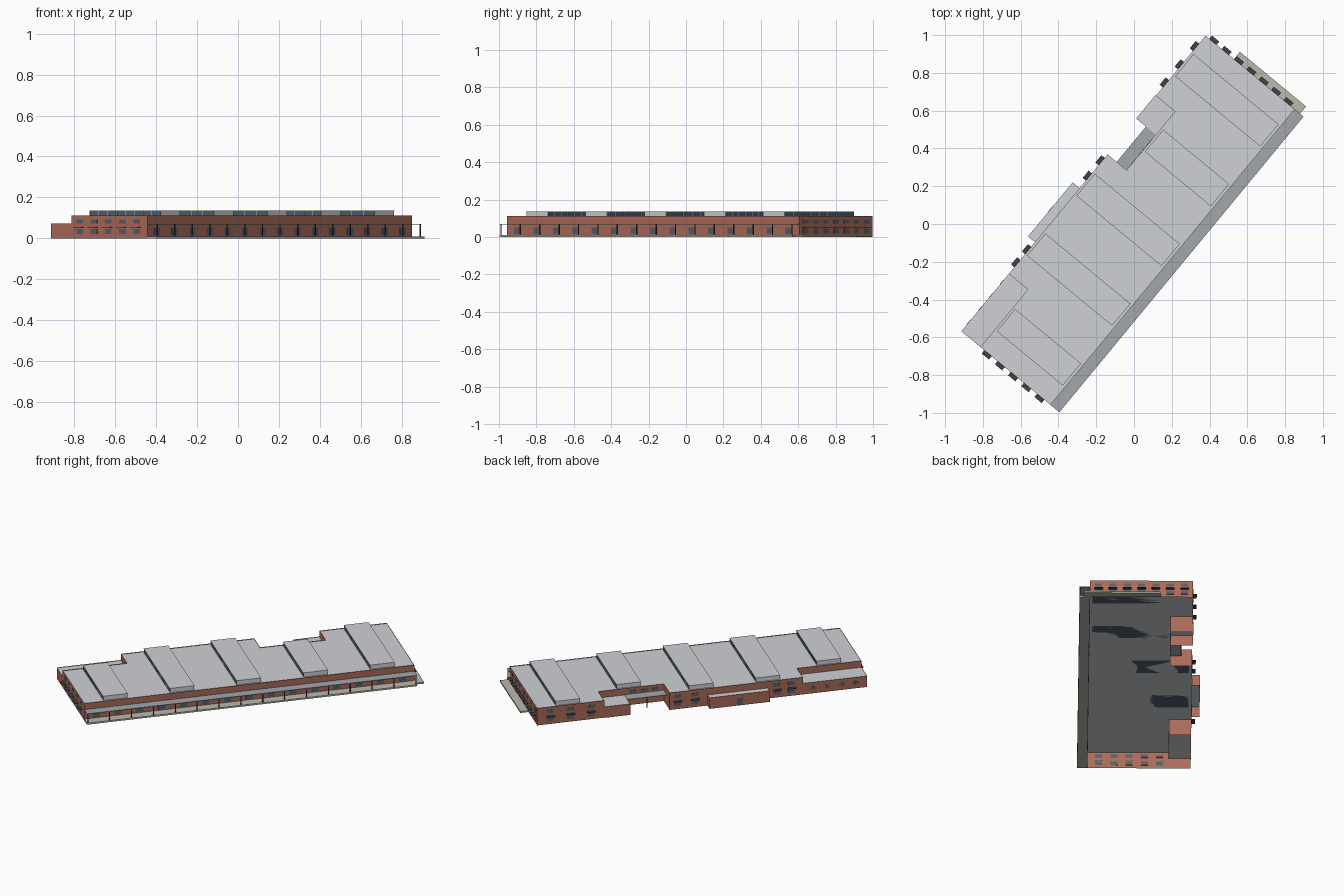
import bpy, bmesh, math

if "Cube" in bpy.data.objects:
    bpy.data.objects.remove(bpy.data.objects["Cube"])

ANGLE = math.radians(50.44)   # building axis: local x runs along the long side


def mat(name, rgb):
    m = bpy.data.materials.new(name)
    m.diffuse_color = (*rgb, 1)
    m.use_nodes = True
    m.node_tree.nodes["Principled BSDF"].inputs["Base Color"].default_value = m.diffuse_color
    return m


BRICK = mat("brick", (0.42, 0.15, 0.10))
ROOF = mat("roof_grey", (0.62, 0.64, 0.66))
CANOPY = mat("canopy_grey", (0.36, 0.39, 0.42))
GLASS = mat("glass", (0.08, 0.12, 0.16))
DARK = mat("dark_metal", (0.05, 0.055, 0.06))
PAVE = mat("paving", (0.50, 0.48, 0.42))


def finish(name, bm, material):
    me = bpy.data.meshes.new(name)
    bm.to_mesh(me)
    bm.free()
    me.materials.append(material)
    ob = bpy.data.objects.new(name, me)
    ob.rotation_euler.z = ANGLE
    bpy.context.collection.objects.link(ob)
    return ob


def walls(name, outline, z1, closed=True):
    """Open-bottomed ring of wall sheets following a plan outline."""
    bm = bmesh.new()
    lo = [bm.verts.new((x, y, 0)) for x, y in outline]
    hi = [bm.verts.new((x, y, z1)) for x, y in outline]
    n = len(outline)
    for i in range(n if closed else n - 1):
        j = (i + 1) % n
        bm.faces.new((lo[i], lo[j], hi[j], hi[i]))
    return finish(name, bm, BRICK)


def sheet(name, outline, z, material):
    bm = bmesh.new()
    bm.faces.new([bm.verts.new((x, y, z)) for x, y in outline])
    return finish(name, bm, material)


def boxes(name, items, material):
    """Each item is (x0, x1, y0, y1, z0, z1)."""
    bm = bmesh.new()
    for x0, x1, y0, y1, z0, z1 in items:
        for v in bmesh.ops.create_cube(bm, size=1)["verts"]:
            v.co = ((x0 + x1) / 2 + v.co.x * (x1 - x0),
                    (y0 + y1) / 2 + v.co.y * (y1 - y0),
                    (z0 + z1) / 2 + v.co.z * (z1 - z0))
    return finish(name, bm, material)


# hollow main hall with stepped back edge
XL, XR = -1.020, 1.010
Y0, YN, Y1 = -0.269, 0.212, 0.343
hall = [(XL, Y0), (XR, Y0), (XR, Y1), (0.597, Y1), (0.597, YN),
        (0.195, YN), (0.195, Y1), (-0.625, Y1), (-0.625, YN), (XL, YN)]
walls("hall_walls", hall, 0.112)
sheet("hall_roof", hall, 0.108, ROOF)

# hollow low annexes on the back side (hall closes their fourth side)
annexes = {"corner_annex": (XL, -0.625, YN, Y1),
           "small_annex": (0.438, 0.597, YN, Y1 + 0.004),
           "entrance_annex": (-0.408, -0.037, Y1, 0.391)}
for name, (x0, x1, y0, y1) in annexes.items():
    plan = [(x1, y0), (x1, y1), (x0, y1), (x0, y0)]
    walls(name + "_walls", plan, 0.072, closed=False)
    sheet(name + "_roof", plan[::1], 0.069, ROOF)

# raised roof lights, glazed below and capped
glass, caps, mullions = [], [], []
for i, back in enumerate((YN, Y1, Y1, YN, Y1)):
    c = -0.824 + 0.4105 * i
    y0, y1 = Y0 + 0.018, back - 0.016
    glass.append((c - 0.073, c + 0.073, y0, y1, 0.108, 0.134))
    caps.append((c - 0.076, c + 0.076, y0 - 0.003, y1 + 0.003, 0.134, 0.137))
    for k in range(9):
        y = y0 + (y1 - y0) * k / 8
        mullions.append((c - 0.0745, c + 0.0745, y - 0.0015, y + 0.0015, 0.109, 0.134))
boxes("roof_light_glazing", glass, GLASS)
boxes("roof_light_caps", caps, ROOF)
boxes("roof_light_mullions", mullions, ROOF)

# canopies, their posts and the paving
YC = -0.330
boxes("long_canopy", [(XL, XR, YC, Y0, 0.067, 0.071)], CANOPY)
boxes("recess_canopy", [(0.195, 0.438, YN, 0.28, 0.067, 0.071)], CANOPY)
bays = 15
pitch = (XR - XL - 0.012) / bays
start = XL + 0.006
posts = [(start + pitch * i, YC + 0.004) for i in range(bays + 1)] + [(0.317, 0.275)]
boxes("canopy_posts", [(x - .0025, x + .0025, y - .0025, y + .0025, 0, 0.067)
                       for x, y in posts], DARK)
boxes("long_paving", [(XL, XR, YC, Y0, 0, 0.010)], PAVE)
boxes("end_paving", [(XR, 1.060, -0.306, 0.148, 0, 0.010)], PAVE)

# windows and sunshades
D, W, OUT = 0.0015, 0.021, 0.022
ROWS = ((0.020, 0.046), (0.072, 0.092))
windows, shades = [], []
for edge, side, ys in ((XL, -1, [0.160 - 0.0905 * i for i in range(5)]),
                       (XR, 1, [0.292 - 0.085 * i for i in range(7)])):
    s0, s1 = sorted((edge, edge + side * OUT))
    for y in ys:
        for z0, z1 in ROWS:
            windows.append((edge - D, edge + D, y - W, y + W, z0, z1))
        shades.append((s0, s1, y - 0.025, y + 0.025, 0.052, 0.055))
for x in (0.93, 0.805, 0.68, 0.146, 0.04, -0.465, -0.555):
    for z0, z1 in ROWS:
        windows.append((x - W, x + W, Y1 - D, Y1 + D, z0, z1))
    shades.append((x - 0.025, x + 0.025, Y1, Y1 + OUT, 0.052, 0.055))
for x in (0.25, 0.317, 0.385):                      # recess wall
    windows.append((x - W, x + W, YN - D, YN + D, 0.078, 0.096))
for i in range(4):                                  # corner annex
    x = -0.955 + 0.09 * i
    windows.append((x - 0.015, x + 0.015, Y1 - D, Y1 + D, 0.025, 0.046))
boxes("windows", windows, GLASS)
boxes("sunshades", shades, DARK)

# ground-floor openings under the long canopy and the back door
doors = []
for i in range(bays):
    x = start + pitch * (i + 0.5)
    doors.append((x - 0.022, x + 0.022, Y0 - D, Y0 + D, 0.016, 0.050))
doors.append((-0.24, -0.205, 0.391 - D, 0.391 + D, 0.004, 0.045))
boxes("doors", doors, GLASS)
